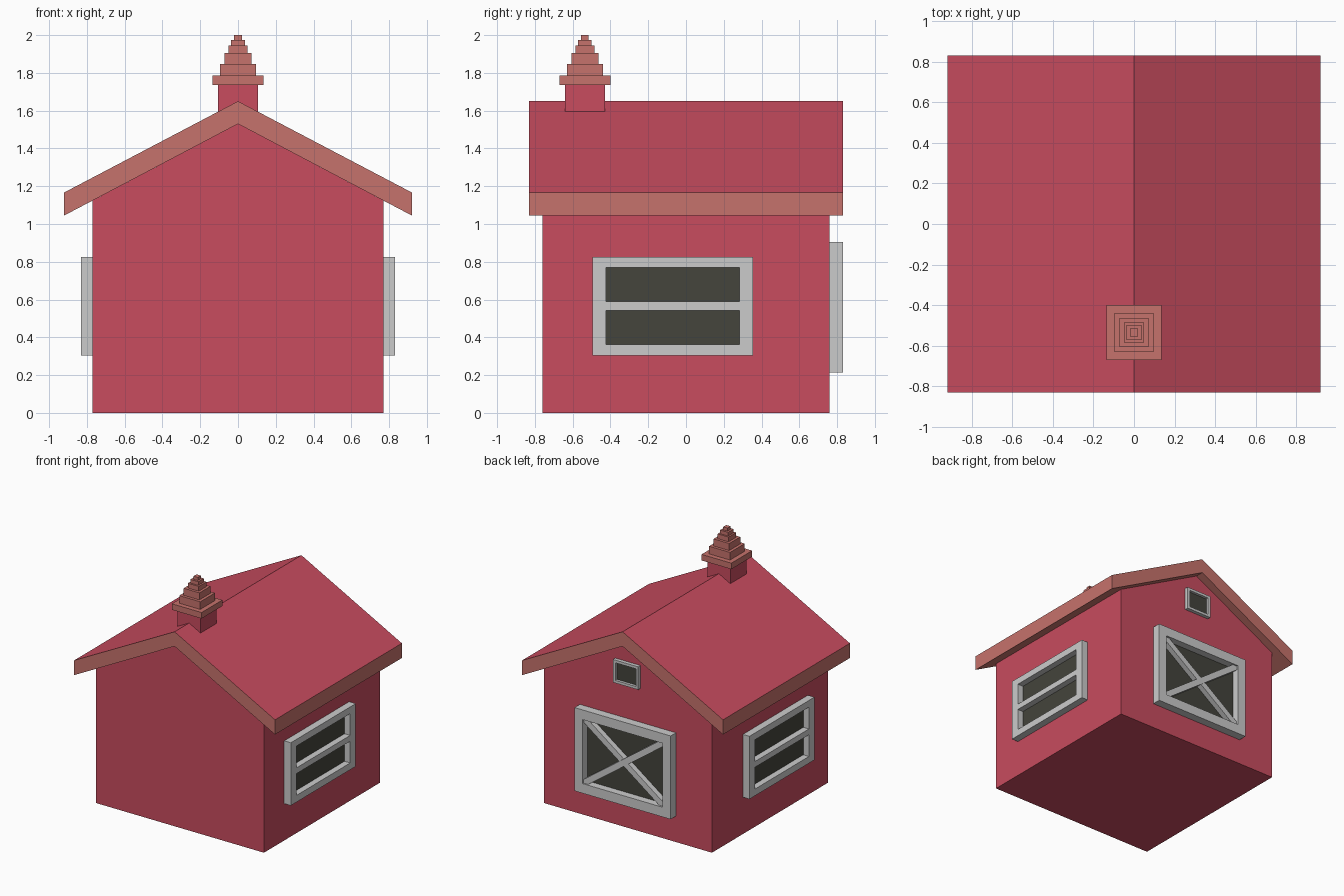
import bpy, bmesh, math
from mathutils import Matrix, Vector

if "Cube" in bpy.data.objects:
    bpy.data.objects.remove(bpy.data.objects["Cube"])


def material(name, rgb):
    m = bpy.data.materials.new(name)
    m.diffuse_color = (*rgb, 1)
    m.use_nodes = True
    m.node_tree.nodes["Principled BSDF"].inputs["Base Color"].default_value = m.diffuse_color
    return m


RED = material("barn_red", (0.577, 0.072, 0.114))
SALMON = material("salmon_trim", (0.565, 0.17, 0.15))
DARK = material("dark_pane", (0.058, 0.058, 0.045))


def finish(name, bm, mats=(), mat=None):
    bmesh.ops.recalc_face_normals(bm, faces=bm.faces)
    me = bpy.data.meshes.new(name)
    bm.to_mesh(me)
    bm.free()
    for m in mats:
        me.materials.append(m)
    ob = bpy.data.objects.new(name, me)
    bpy.context.collection.objects.link(ob)
    if mat:
        ob.matrix_world = mat
    return ob


def add_box(bm, lo, hi, turn=0):
    # box between two corners, optionally turned about its own y axis
    lo, hi = Vector(lo), Vector(hi)
    m = (Matrix.Translation((lo + hi) / 2) @ Matrix.Rotation(turn, 4, 'Y')
         @ Matrix.Diagonal((*(hi - lo), 1)))
    bmesh.ops.create_cube(bm, size=1, matrix=m)


def prism(name, profile, half_y, mats):
    # x-z profile extruded along y
    bm = bmesh.new()
    f = bm.faces.new([bm.verts.new((x, -half_y, z)) for x, z in profile])
    ext = bmesh.ops.extrude_face_region(bm, geom=[f], use_keep_orig=True)
    verts = [g for g in ext["geom"] if isinstance(g, bmesh.types.BMVert)]
    bmesh.ops.translate(bm, vec=(0, 2 * half_y, 0), verts=verts)
    return finish(name, bm, mats)


# gabled walls
prism("walls", [(-0.77, 0), (0.77, 0), (0.77, 1.124), (0, 1.53), (-0.77, 1.124)],
      0.76, [RED])

# roof slab: red on top, salmon on the edges and underside
roof = prism("roof", [(-0.92, 1.045), (0, 1.53), (0.92, 1.045),
                      (0.92, 1.167), (0, 1.65), (-0.92, 1.167)], 0.83, [SALMON, RED])
for p in roof.data.polygons:
    p.material_index = int(p.normal.z > 0.5)

# turret on the ridge: square base and stepped spire
TY = -0.535
bm = bmesh.new()
add_box(bm, (-0.105, TY - 0.105, 1.55), (0.105, TY + 0.105, 1.735))
finish("turret_base", bm, [RED])
bm = bmesh.new()
z = 1.735
for half, top in [(0.136, 1.785), (0.096, 1.848), (0.072, 1.906),
                  (0.05, 1.945), (0.036, 1.975), (0.02, 2.0)]:
    add_box(bm, (-half, TY - half, z), (half, TY + half, top))
    z = top
finish("turret_spire", bm, [SALMON])


def opening(name, place, w, h, border, border_z, depth, mid_bar=0, cross=0):
    # frame in local x-z, wall at y = 0, outward is +y
    a, b = w / 2 - border, h / 2 - border_z
    bm = bmesh.new()
    for s in (-1, 1):
        x0, x1 = sorted((s * a, s * w / 2))
        add_box(bm, (x0, -0.01, -h / 2), (x1, depth, h / 2))
        z0, z1 = sorted((s * b, s * h / 2))
        add_box(bm, (-a, -0.01, z0), (a, depth, z1))
        if cross:
            length = math.hypot(a, b)
            add_box(bm, (-length, 0, -cross / 2),
                    (length, depth - 0.014 + s * 0.002, cross / 2), s * math.atan2(b, a))
    if mid_bar:
        add_box(bm, (-a, -0.01, -mid_bar / 2), (a, depth, mid_bar / 2))
    finish(name + "_frame", bm, (), place)
    bm = bmesh.new()
    add_box(bm, (-a, -0.01, -b), (a, 0.008, b))
    finish(name + "_pane", bm, [DARK], place)


# matching windows on both side walls
for side, label in ((1, "right"), (-1, "left")):
    place = (Matrix.Translation((side * 0.77, -0.07, 0.565))
             @ Matrix.Rotation(-side * math.pi / 2, 4, 'Z'))
    opening(label + "_window", place, 0.85, 0.52, 0.072, 0.056, 0.06, mid_bar=0.048)

# cross-braced door and loft vent on the back wall
opening("loft_door", Matrix.Translation((0, 0.76, 0.56)),
        0.88, 0.69, 0.075, 0.08, 0.07, cross=0.05)
opening("loft_vent", Matrix.Translation((0, 0.76, 1.28)),
        0.23, 0.19, 0.022, 0.022, 0.03)
